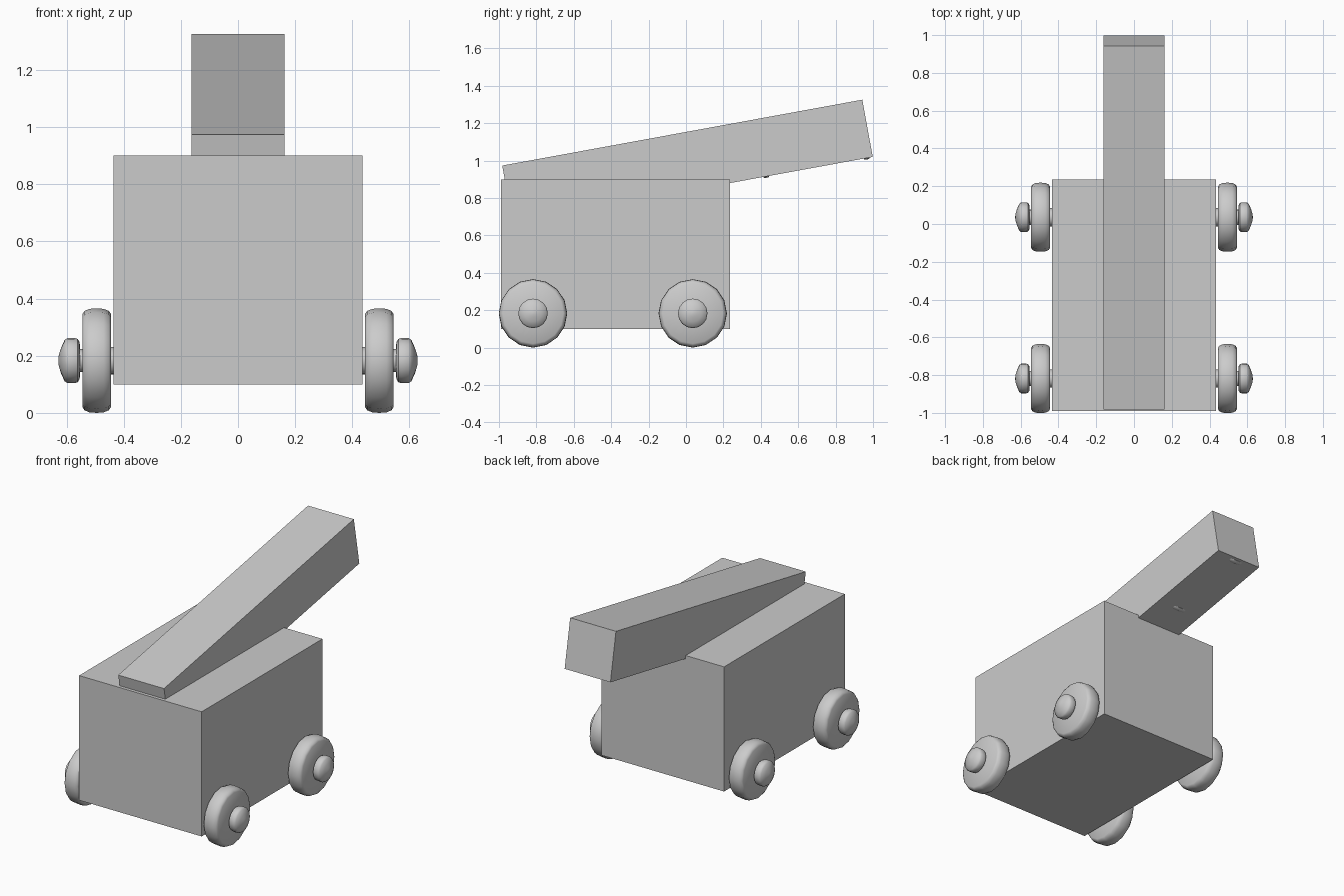
import bpy, bmesh
from math import radians, atan2, sin, cos, pi
from mathutils import Matrix, Vector

if "Cube" in bpy.data.objects:
    bpy.data.objects.remove(bpy.data.objects["Cube"])


def add_object(name, bm, smooth=False):
    bmesh.ops.recalc_face_normals(bm, faces=bm.faces)
    mesh = bpy.data.meshes.new(name)
    bm.to_mesh(mesh)
    bm.free()
    obj = bpy.data.objects.new(name, mesh)
    bpy.context.collection.objects.link(obj)
    if smooth:
        bpy.ops.object.select_all(action='DESELECT')
        obj.select_set(True)
        bpy.context.view_layer.objects.active = obj
        bpy.ops.object.shade_smooth_by_angle(angle=radians(40))
    return obj


def box(name, center, size, tilt=0.0):
    bm = bmesh.new()
    bmesh.ops.create_cube(bm, size=1, matrix=Matrix.Diagonal((*size, 1)))
    obj = add_object(name, bm)
    obj.location = center
    obj.rotation_euler.x = tilt
    return obj


def lathe(name, profile, segments, side=1):
    """Spin (x, radius) points about the x axis, with closed ends."""
    bm = bmesh.new()
    rings = []
    for x, r in profile:
        rings.append([bm.verts.new((side * x, r * sin(2 * pi * i / segments),
                                    r * cos(2 * pi * i / segments)))
                      for i in range(segments)])
    for a, b in zip(rings, rings[1:]):
        for i in range(segments):
            j = (i + 1) % segments
            bm.faces.new((a[i], a[j], b[j], b[i]))
    bm.faces.new(rings[0])
    bm.faces.new(rings[-1])
    return add_object(name, bm, smooth=True)


# Carriage block
box("carriage_body", (0, -0.3775, 0.5), (0.87, 1.225, 0.8))

# Tilted barrel block, sunk into the carriage
tilt = atan2(0.352, 1.925)
barrel_center = Vector((0, 0.008, 0.9965))
box("barrel", barrel_center, (0.325, 1.957, 0.311), tilt)

# Bands inside the barrel that just break through its underside
band = [(-0.015, 0.148), (-0.008, 0.152), (0.008, 0.152), (0.015, 0.148)]
for label, along in (("middle", 0.40), ("muzzle", 0.945)):
    obj = lathe("barrel_band_" + label, band, 24)
    place = (Matrix.Translation(barrel_center) @ Matrix.Rotation(tilt, 4, 'X')
             @ Matrix.Translation((0, along, -0.011)) @ Matrix.Rotation(pi / 2, 4, 'Z'))
    obj.matrix_world = place

# Wheels with axle hubs
wheel = [(0.444, 0.045), (0.444, 0.162), (0.452, 0.174), (0.470, 0.181), (0.495, 0.183),
         (0.520, 0.181), (0.537, 0.174), (0.545, 0.162), (0.545, 0.03)]
hub = [(0.40, 0.048), (0.45, 0.048), (0.54, 0.04), (0.553, 0.04), (0.554, 0.064),
       (0.561, 0.076), (0.572, 0.079), (0.597, 0.079), (0.607, 0.072),
       (0.619, 0.045), (0.627, 0.02), (0.629, 0.004)]
for end, y in (("front", -0.818), ("back", 0.036)):
    for label, side in (("right", 1), ("left", -1)):
        for part, profile in (("wheel", wheel), ("hub", hub)):
            obj = lathe(f"{end}_{label}_{part}", profile, 16, side)
            obj.location = (0, y, 0.183)
